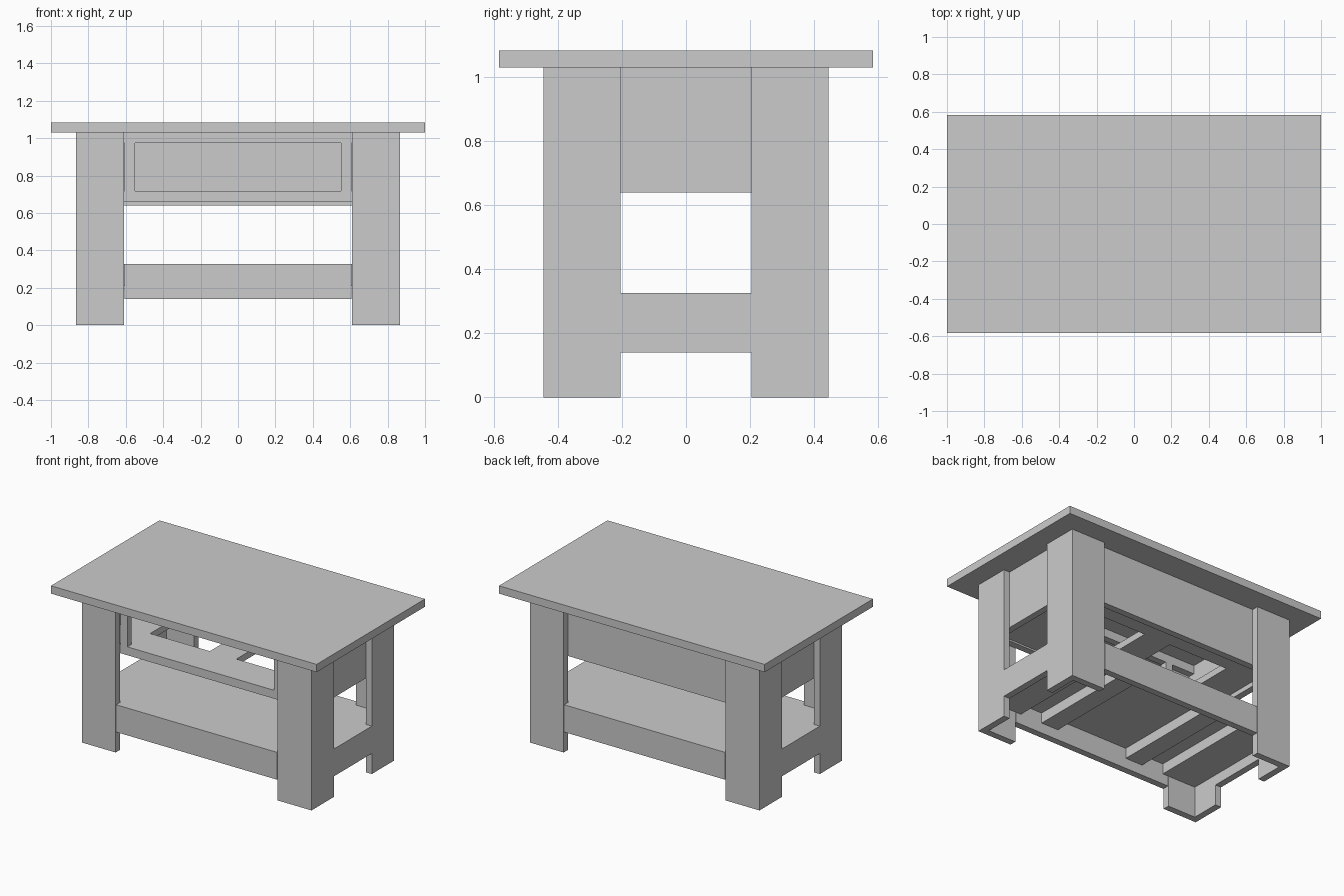
import bpy
import bmesh
from mathutils import Vector

cube = bpy.data.objects.get("Cube")
if cube:
    bpy.data.objects.remove(cube, do_unlink=True)

grey = bpy.data.materials.new("plain grey")
grey.use_nodes = True
COLOUR = (0.6, 0.6, 0.6, 1)
grey.diffuse_color = COLOUR
grey.node_tree.nodes["Principled BSDF"].inputs["Base Color"].default_value = COLOUR


def add_part(name, *boxes):
    """One object made of boxes, each given as (x range, y range, z range)."""
    bm = bmesh.new()
    for ranges in boxes:
        lo, hi = (Vector(c) for c in zip(*ranges))
        for v in bmesh.ops.create_cube(bm, size=1)["verts"]:
            v.co = [a + (b - a) * (c + 0.5) for a, b, c in zip(lo, hi, v.co)]
    mesh = bpy.data.meshes.new(name)
    bm.to_mesh(mesh)
    bm.free()
    mesh.materials.append(grey)
    obj = bpy.data.objects.new(name, mesh)
    bpy.context.collection.objects.link(obj)
    return obj


def side(s, a, b):
    """Range a..b mirrored to the side given by the sign s."""
    return tuple(sorted((s * a, s * b)))


# Main sizes
X, Y = 0.865, 0.445            # outer faces of the legs
T = 0.045                      # board thickness
XI, YI = X - T, Y - T          # inner faces of the leg boards
LEG_X, LEG_Y = 0.61, 0.204     # inner edges of the leg boards
TOP, APRON = 1.03, 0.64        # underside of the top, bottom of the aprons
LOW, SHELF = 0.14, 0.326       # bottom and top of the lower rails

# Table top
add_part("table_top", ((-1, 1), (-0.583, 0.583), (TOP, 1.083)))

# Corner legs, each an L of two boards
for sx, xn in ((1, "left"), (-1, "right")):
    for sy, yn in ((-1, "front"), (1, "back")):
        add_part(f"{yn}_{xn}_leg",
                 (side(sx, LEG_X, X), side(sy, YI, Y), (0, TOP)),
                 (side(sx, XI, X), side(sy, LEG_Y, YI), (0, TOP)))
    # Side rail flush with the legs, and apron behind them
    add_part(f"{xn}_lower_rail",
             (side(sx, XI, X), (-LEG_Y, LEG_Y), (LOW, SHELF)))
    add_part(f"{xn}_apron",
             (side(sx, XI - T, XI), (-YI, YI), (APRON, TOP)))

# Long lower rails, flush with the legs
for sy, yn in ((-1, "front"), (1, "back")):
    add_part(f"{yn}_lower_rail",
             ((-0.606, 0.606), side(sy, YI, Y), (LOW, SHELF)))

# Back apron
add_part("back_apron", ((-XI + T, XI - T), (YI - T, YI), (APRON, TOP)))

# Open frame at the front
FX, FY = XI - T, (-YI, -YI + T)
OPEN_X, OPEN_Z = 0.552, (0.717, 0.973)
add_part("front_frame",
         ((-FX, FX), FY, (0.66, OPEN_Z[0])),
         ((-FX, FX), FY, (OPEN_Z[1], TOP)),
         ((-0.606, -OPEN_X), FY, OPEN_Z),
         ((OPEN_X, 0.606), FY, OPEN_Z))

# Flat web frame behind the opening
WZ, WY = (0.672, OPEN_Z[0]), YI - T
add_part("web_frame",
         ((-FX, FX), (-WY, -0.16), WZ),
         ((-FX, FX), (0.22, WY), WZ),
         ((-0.1, 0.1), (-0.16, 0.22), WZ),
         ((-FX, -0.55), (-0.16, 0.22), WZ),
         ((0.55, FX), (-0.16, 0.22), WZ))

# Lower shelf and the cross boards under it
add_part("shelf", ((-XI, XI), (-YI, YI), (0.28, SHELF)))
for sx, xn in ((1, "left"), (-1, "right")):
    for name, a, b in (("outer", 0.565, XI), ("inner", 0.27, 0.4)):
        add_part(f"{xn}_{name}_cleat",
                 (side(sx, a, b), (-YI, YI), (0.21, 0.28)))
